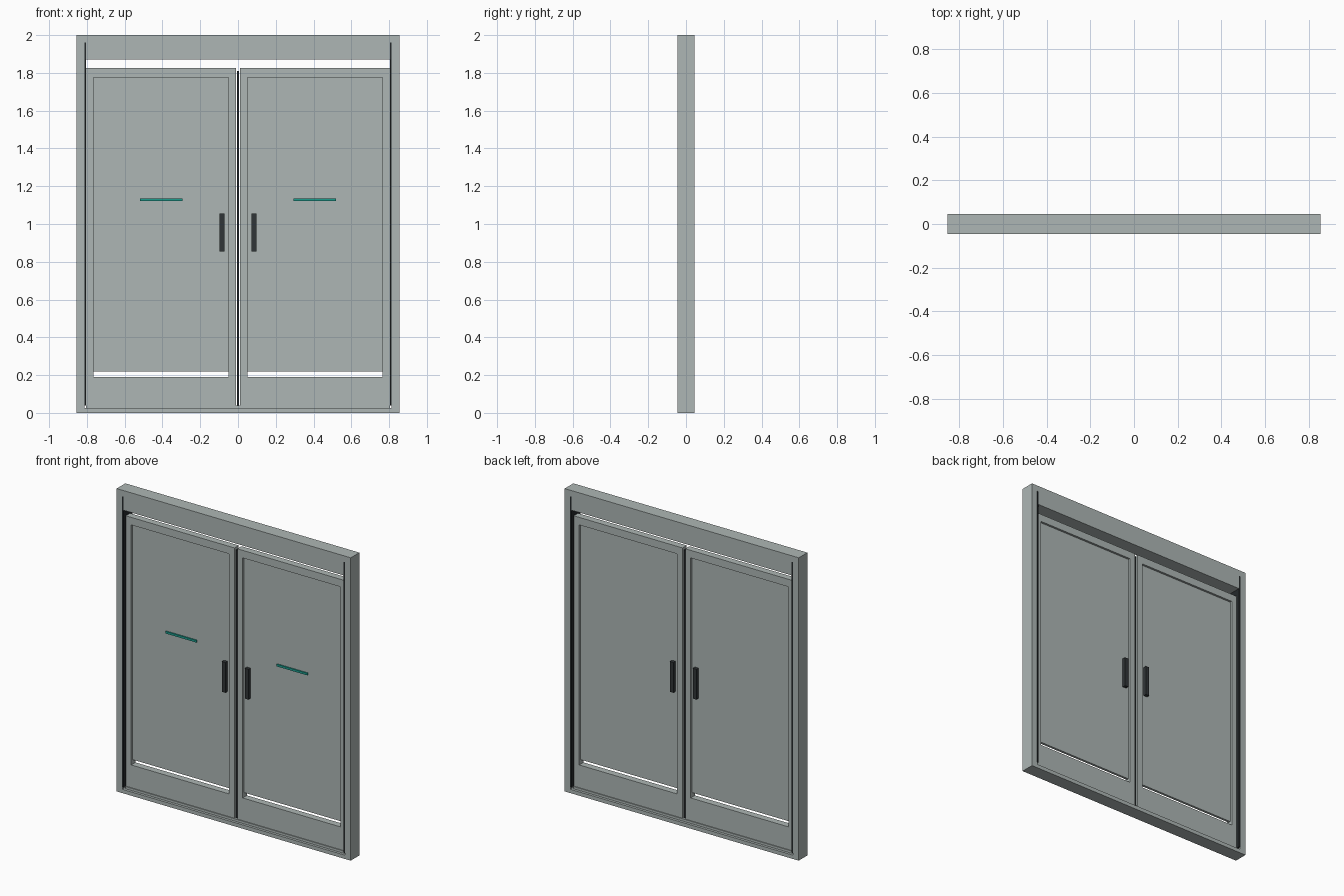
import bpy

cube = bpy.data.objects.get("Cube")
if cube:
    bpy.data.objects.remove(cube, do_unlink=True)


def make_material(name, rgb):
    mat = bpy.data.materials.new(name)
    mat.use_nodes = True
    color = (*rgb, 1.0)
    mat.diffuse_color = color
    mat.node_tree.nodes["Principled BSDF"].inputs["Base Color"].default_value = color
    return mat


METAL = make_material("grey green metal", (0.42, 0.47, 0.46))
BLACK = make_material("dark handle", (0.030, 0.036, 0.039))
RUBBER = make_material("black rubber", (0.018, 0.022, 0.024))
TEAL = make_material("teal marking", (0.012, 0.34, 0.27))


def box(name, x, y, z, mat):
    """Box spanning the given (low, high) ranges."""
    spans = [sorted(r) for r in (x, y, z)]
    verts = [(a, b, c) for a in spans[0] for b in spans[1] for c in spans[2]]
    faces = [(0, 1, 3, 2), (4, 6, 7, 5), (0, 4, 5, 1),
             (2, 3, 7, 6), (0, 2, 6, 4), (1, 5, 7, 3)]
    mesh = bpy.data.meshes.new(name)
    mesh.from_pydata(verts, [], faces)
    mesh.materials.append(mat)
    obj = bpy.data.objects.new(name, mesh)
    bpy.context.collection.objects.link(obj)
    return obj


DEPTH = (-0.045, 0.045)     # outer frame
LEAF = (-0.022, 0.022)      # door leaf frame
GLASS = (-0.008, 0.008)     # door panel
INNER, MEET = 0.765, 0.05   # panel edges within each leaf

# Outer frame
box("header", (-0.813, 0.813), DEPTH, (1.87, 2.0), METAL)
box("threshold", (-0.813, 0.813), DEPTH, (0, 0.025), METAL)
box("threshold_ridge", (-0.804, 0.804), (-0.028, 0.028), (0.025, 0.04), METAL)
box("centre_seal", (-0.006, 0.006), (-0.012, 0.012), (0.025, 1.81), RUBBER)

for side, s in (("left", 1), ("right", -1)):
    def part(name, x, y, z, mat):
        box(f"{side}_{name}", [s * v for v in x], y, z, mat)

    # Jamb with its seal
    part("jamb", (0.813, 0.855), DEPTH, (0, 2.0), METAL)
    part("jamb_seal", (0.804, 0.8135), (-0.046, 0.046), (0.04, 1.96), RUBBER)

    # Door leaf
    part("outer_stile", (INNER, 0.804), LEAF, (0.03, 1.825), METAL)
    part("meeting_stile", (0.010, MEET), LEAF, (0.03, 1.825), METAL)
    part("top_rail", (MEET, INNER), LEAF, (1.775, 1.825), METAL)
    part("bottom_rail", (MEET, INNER), LEAF, (0.03, 0.19), METAL)
    part("door_panel", (MEET, INNER), GLASS, (0.22, 1.775), METAL)

    # Marking strip on the front of the panel
    part("marking_strip", (0.293, 0.518), (-0.016, -0.008), (1.122, 1.136), TEAL)

    # Pull handles on both faces
    for face, d in (("front", -1), ("back", 1)):
        part(f"{face}_handle", (0.071, 0.097), (d * 0.008, d * 0.030),
             (0.855, 1.055), BLACK)
